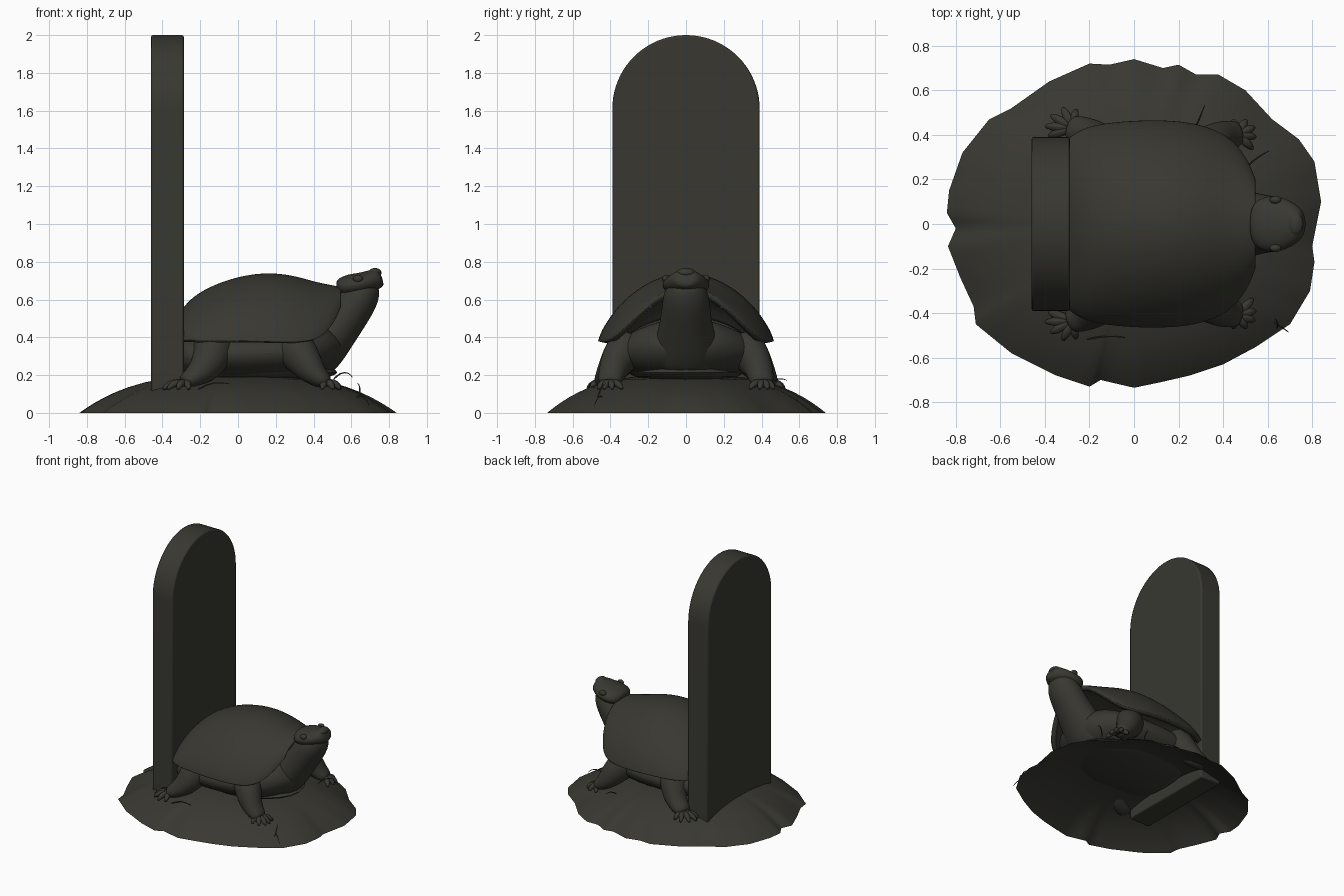
import bpy, bmesh, math
from mathutils import Vector

if "Cube" in bpy.data.objects:
    bpy.data.objects.remove(bpy.data.objects["Cube"])

stone = bpy.data.materials.new("dark_olive_stone")
stone.diffuse_color = (0.040, 0.039, 0.031, 1)
stone.use_nodes = True
stone.node_tree.nodes["Principled BSDF"].inputs["Base Color"].default_value = stone.diffuse_color


def add(name, bm, recalc=True, subsurf=0):
    if recalc:
        bmesh.ops.recalc_face_normals(bm, faces=bm.faces)
    me = bpy.data.meshes.new(name)
    bm.to_mesh(me)
    bm.free()
    me.materials.append(stone)
    ob = bpy.data.objects.new(name, me)
    bpy.context.collection.objects.link(ob)
    if subsurf:
        m = ob.modifiers.new("smooth", 'SUBSURF')
        m.levels = m.render_levels = subsurf
    return ob


def skin(bm, rows, closed):
    """Bridge successive rows of vertices with quads."""
    for a, b in zip(rows, rows[1:]):
        n = len(a)
        for j in range(n if closed else n - 1):
            k = (j + 1) % n
            bm.faces.new((a[j], b[j], b[k], a[k]))


def tube(name, path, sides=12, subsurf=2, ref=(0, 0, 1)):
    """Path of (x, y, z, half width, half height) swept with oval rings."""
    bm = bmesh.new()
    pts = [Vector(p[:3]) for p in path]
    rows = []
    for i, p in enumerate(path):
        t = pts[min(i + 1, len(pts) - 1)] - pts[max(i - 1, 0)]
        side = t.cross(Vector(ref)).normalized()
        up = side.cross(t).normalized()
        row = []
        for j in range(sides):
            a = 2 * math.pi * j / sides
            row.append(bm.verts.new(pts[i] + side * p[3] * math.cos(a) + up * p[4] * math.sin(a)))
        rows.append(row)
    skin(bm, rows, True)
    bm.faces.new(rows[0])
    bm.faces.new(rows[-1])
    return add(name, bm, True, subsurf)


def ball(name, loc, scale):
    bm = bmesh.new()
    bmesh.ops.create_uvsphere(bm, u_segments=24, v_segments=14, radius=1)
    for v in bm.verts:
        v.co = Vector([l + c * s for l, c, s in zip(loc, v.co, scale)])
    return add(name, bm)


# Scalloped ground mound, open underneath
outline = [(.82, 0), (.84, .1), (.81, .28), (.74, .38), (.62, .47), (.5, .6), (.38, .67), (.28, .67),
           (.2, .715), (.13, .7), (0, .74), (-.11, .715), (-.2, .72), (-.38, .64), (-.55, .52),
           (-.65, .47), (-.77, .32), (-.83, .15), (-.84, .05), (-.8, -.02), (-.835, -.1), (-.78, -.24),
           (-.72, -.37), (-.71, -.45), (-.55, -.58), (-.35, -.68), (-.2, -.73), (-.15, -.7), (0, -.735),
           (.12, -.71), (.25, -.68), (.4, -.63), (.55, -.55), (.7, -.45), (.79, -.3), (.81, -.17), (.8, -.1)]
ring = []
for (x0, y0), (x1, y1) in zip(outline, outline[1:] + outline[:1]):
    for k in range(3):
        ring.append((x0 + (x1 - x0) * k / 3, y0 + (y1 - y0) * k / 3))
bm = bmesh.new()
rows = []
for t in (.05, .25, .4, .5, .6, .7, .78, .85, .91, .96, 1):
    row = []
    for x, y in ring:
        # smooth oval inside, ragged scallops towards the edge
        a = math.atan2(y / .735, x / .835)
        w = t * t
        row.append(bm.verts.new((t * (x * w + .82 * math.cos(a) * (1 - w)),
                                 t * (y * w + .72 * math.sin(a) * (1 - w)), .2 * (1 - t ** 3.2))))
    rows.append(row)
rows.reverse()
for a, b in zip(rows, rows[1:]):
    for j in range(len(a)):
        k = (j + 1) % len(a)
        bm.faces.new((a[j], a[k], b[k], b[j]))
bm.faces.new(rows[-1])
add("ground_mound", bm, recalc=False)

# Upright stone slab with a round top
bm = bmesh.new()
prof = [(-.39, .09), (.39, .09)]
prof += [(.39 * math.cos(math.pi * i / 40), 1.61 + .39 * math.sin(math.pi * i / 40)) for i in range(41)]
face = bm.faces.new([bm.verts.new((-.46, y, z)) for y, z in prof])
ext = bmesh.ops.extrude_face_region(bm, geom=[face])
for v in ext["geom"]:
    if isinstance(v, bmesh.types.BMVert):
        v.co.x = -.287
slab = add("stone_slab", bm)
bev = slab.modifiers.new("soft_edges", 'BEVEL')
bev.width, bev.segments = .01, 2

# Domed shell: stations of x, half width, crown height, rim height
stations = [(-.31, .37, .53, .385), (-.27, .405, .585, .385), (-.2, .442, .645, .383), (-.05, .462, .712, .383),
            (.13, .468, .747, .38), (.28, .453, .733, .375), (.4, .41, .697, .38), (.47, .35, .682, .425),
            (.52, .27, .672, .5), (.545, .2, .667, .56)]
bm = bmesh.new()
rows = []
for x, w, top, rim in stations:
    row = []
    for j in range(25):
        u = math.sin(math.pi * (j / 24 - .5))
        row.append(bm.verts.new((x, w * u, rim + (top - rim) * max(0, 1 - u * u) ** .75)))
    rows.append(row)
skin(bm, rows, False)
shell = add("shell", bm, recalc=False, subsurf=2)
sol = shell.modifiers.new("thickness", 'SOLIDIFY')
sol.thickness, sol.offset = .035, -1

# Body and belly plate
tube("body", [(-.32, 0, .3, .34, .13), (-.25, 0, .3, .38, .15), (0, 0, .31, .41, .16), (.28, 0, .32, .4, .16),
              (.4, 0, .35, .33, .16), (.47, 0, .4, .24, .14), (.5, 0, .44, .14, .1)], sides=20)
ball("belly_plate", (.1, 0, .215), (.425, .3, .055))

# Neck with lower jaw, head, eyes
tube("neck", [(.36, 0, .26, .2, .12), (.42, 0, .32, .19, .145), (.505, 0, .425, .155, .128), (.585, 0, .53, .135, .118),
              (.645, 0, .62, .128, .112), (.685, 0, .67, .1, .085), (.71, 0, .7, .06, .055)])
tube("head", [(.52, 0, .665, .05, .03), (.54, 0, .667, .105, .05), (.59, 0, .672, .13, .065), (.65, 0, .682, .13, .062),
              (.7, 0, .697, .11, .06), (.74, 0, .712, .08, .056), (.762, 0, .72, .05, .045)])
ball("snout_bump", (.725, 0, .742), (.035, .05, .025))
for s in (-1, 1):
    ball("eye", (.635, s * .108, .71), (.026, .018, .02))

# Legs with toes, mirrored left and right
front_leg = [(.27, .26, .37, .12, .12), (.33, .35, .31, .1, .11), (.38, .385, .235, .08, .085),
             (.435, .4, .18, .07, .055), (.485, .408, .158, .055, .035)]
rear_leg = [(-.12, .26, .37, .13, .13), (-.14, .35, .3, .11, .11), (-.18, .39, .23, .085, .085),
            (-.245, .42, .18, .07, .055), (-.3, .44, .16, .055, .038)]
front_tips = [(.445, .468), (.505, .468), (.543, .435), (.548, .39), (.535, .335)]
rear_tips = [(-.26, .515), (-.32, .525), (-.375, .49), (-.4, .44), (-.385, .395)]
for name, leg, tips in (("front", front_leg, front_tips), ("rear", rear_leg, rear_tips)):
    for s in (-1, 1):
        tube(name + "_leg", [(x, s * y, z, a, b) for x, y, z, a, b in leg])
        cx, cy, cz = leg[3][0] * .4 + leg[4][0] * .6, leg[3][1] * .4 + leg[4][1] * .6, .16
        for tx, ty in tips:
            def at(f, z, r):
                return (cx + (tx - cx) * f, s * (cy + (ty - cy) * f), z, r, r)
            tube(name + "_toe", [at(0, cz, .022), at(.5, cz, .023), at(.8, .145, .019), at(1, .122, .007)],
                 sides=8, subsurf=1)

# Thin grass blades on the mound
blades = [[(.5, .25, .17), (.54, .29, .215), (.59, .32, .215), (.61, .33, .18)],
          [(.62, -.44, .08), (.66, -.46, .1), (.7, -.49, .03)],
          [(.64, -.47, .07), (.65, -.45, .14), (.63, -.42, .16)],
          [(-.22, -.52, .12), (-.13, -.5, .17), (-.03, -.51, .15)],
          [(.28, .44, .15), (.3, .49, .19), (.32, .54, .17)]]
for b in blades:
    n = len(b) - 1
    tube("grass_blade", [(*p, .006 - .004 * i / n, .006 - .004 * i / n) for i, p in enumerate(b)],
         sides=6, subsurf=1, ref=(.3, .2, 1))

bpy.ops.object.select_all(action='SELECT')
bpy.context.view_layer.objects.active = slab
bpy.ops.object.shade_smooth_by_angle(angle=math.radians(40))
